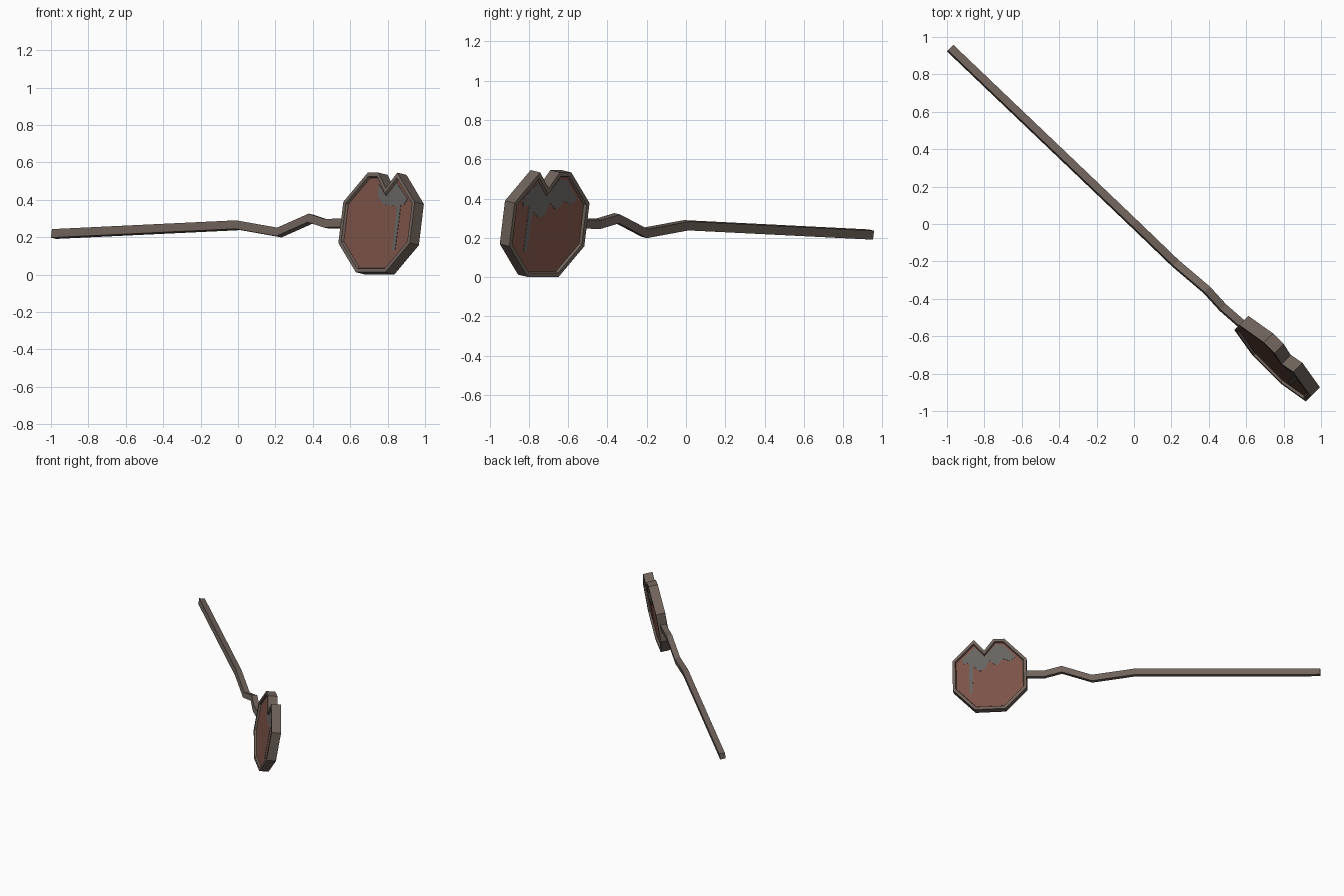
import bpy, bmesh, math
from mathutils import Vector, Matrix

if "Cube" in bpy.data.objects:
    bpy.data.objects.remove(bpy.data.objects["Cube"])


def material(name, rgb):
    m = bpy.data.materials.new(name)
    m.diffuse_color = (*rgb, 1)
    m.use_nodes = True
    m.node_tree.nodes["Principled BSDF"].inputs["Base Color"].default_value = m.diffuse_color
    return m


metal = material("weathered_metal", (0.165, 0.128, 0.107))
rust = material("rust", (0.205, 0.086, 0.064))
paint = material("bare_grey", (0.135, 0.13, 0.122))

# Shared frame: U runs along the pole, V is the leaning up direction, W the sign's front
TILT = math.radians(9.7)
U = Vector((1, -1, 0)).normalized()
N = Vector((1, 1, 0)).normalized()
Z = Vector((0, 0, 1))
V = Z * math.cos(TILT) + N * math.sin(TILT)
W = U.cross(V)


def place(u, w, z):
    return U * u + N * w + Z * z


def finish(bm, name, mats):
    bmesh.ops.recalc_face_normals(bm, faces=bm.faces)
    me = bpy.data.meshes.new(name)
    bm.to_mesh(me)
    bm.free()
    for m in mats:
        me.materials.append(m)
    ob = bpy.data.objects.new(name, me)
    bpy.context.collection.objects.link(ob)
    return ob


def slab(outline, back, front):
    """Extruded flat outline; returns the bmesh and its two caps."""
    bm = bmesh.new()
    a = [bm.verts.new((x, y, back)) for x, y in outline]
    b = [bm.verts.new((x, y, front)) for x, y in outline]
    n = len(outline)
    caps = [bm.faces.new(a[::-1]), bm.faces.new(b)]
    for i in range(n):
        j = (i + 1) % n
        bm.faces.new((a[i], a[j], b[j], b[i]))
    bm.normal_update()
    return bm, caps


head_matrix = Matrix.Translation(place(1.05, 0.032, 0.273)) @ Matrix((U, V, W)).transposed().to_4x4()

# Octagonal sign with a torn notch in its top edge
R, HALF, RECESS = 0.27, 0.035, 0.014
s = R * math.tan(math.pi / 8)
outline = [(-s, -R), (s, -R), (R, -s), (R, s), (s, R),
           (0.037, 0.187), (-0.03, R), (-s, R), (-R, s), (-R, -s)]
bm, caps = slab(outline, -HALF, HALF)
bmesh.ops.inset_individual(bm, faces=caps, thickness=0.02, use_even_offset=True)
bmesh.ops.inset_individual(bm, faces=caps, thickness=0.006, depth=-RECESS, use_even_offset=True)
for f in caps:
    f.material_index = 1
sign = finish(bm, "sign_plate", [metal, rust])
sign.matrix_world = head_matrix

# Patches where the rust has worn away, one on each side
back_patch = [(-0.19, 0.13), (-0.1, 0.225), (-0.05, 0.235), (0.037, 0.145), (0.105, 0.215),
              (0.2, 0.13), (0.19, 0.09), (0.15, 0.1), (0.15, -0.14), (0.128, -0.14),
              (0.12, 0.07), (0.07, 0.03), (0.03, 0.05), (0.0, 0.11), (-0.05, 0.07),
              (-0.1, 0.12), (-0.15, 0.1)]
front_patch = [(-0.03, 0.21), (0.037, 0.145), (0.105, 0.215), (0.2, 0.13), (0.18, 0.1),
               (0.155, 0.1), (0.152, -0.15), (0.13, -0.15), (0.127, 0.09), (0.02, 0.1),
               (-0.03, 0.15)]
floor = HALF - RECESS
for name, shape, side in (("worn_patch_back", back_patch, -1), ("worn_patch_front", front_patch, 1)):
    bm, _ = slab(shape, side * (floor - 0.002), side * (floor + 0.002))
    finish(bm, name, [paint]).matrix_world = head_matrix

# Bent square pole: (along, sideways, height) at each kink
path = [(-1.36, -0.03, 0.217), (0.0, 0.002, 0.264), (0.305, 0.008, 0.225),
        (0.525, 0.026, 0.300), (0.65, 0.02, 0.272), (0.80, 0.03, 0.273)]
bm = bmesh.new()
rings = []
for p in path:
    c = place(*p)
    rings.append([bm.verts.new(c + V * (0.023 * a) + W * (0.021 * b))
                  for a, b in ((-1, -1), (1, -1), (1, 1), (-1, 1))])
for r, q in zip(rings, rings[1:]):
    for i in range(4):
        j = (i + 1) % 4
        bm.faces.new((r[i], r[j], q[j], q[i]))
bm.faces.new(rings[0])
bm.faces.new(rings[-1])
finish(bm, "bent_pole", [metal])
